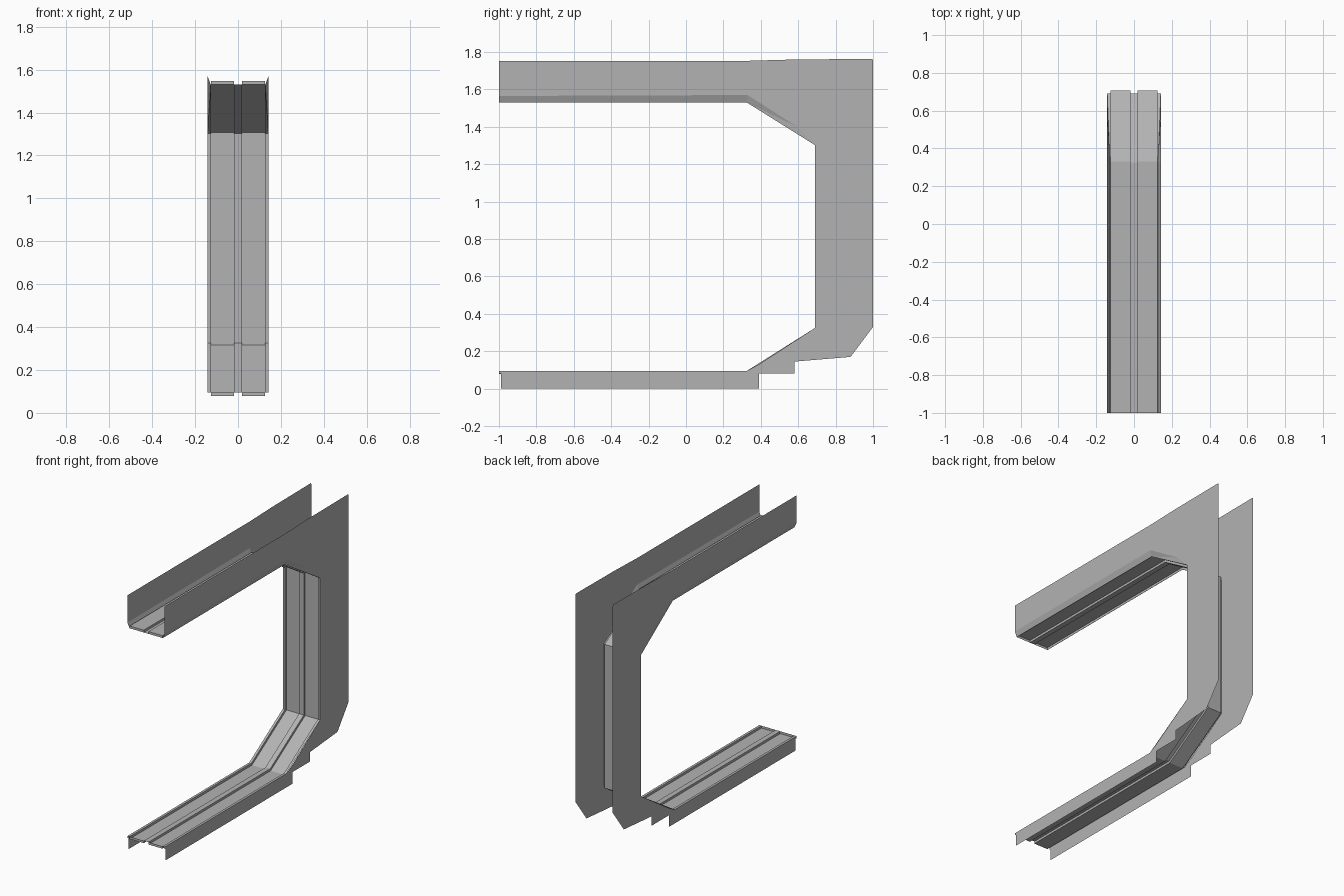
import bpy
from mathutils import Vector

if "Cube" in bpy.data.objects:
    bpy.data.objects.remove(bpy.data.objects["Cube"])

W = 0.142       # half width of the frame
RECESS = 0.016  # how far the lining panels sit back

grey = bpy.data.materials.new("grey_metal")
grey.diffuse_color = (.45, .45, .45, 1)
grey.use_nodes = True
grey.node_tree.nodes["Principled BSDF"].inputs["Base Color"].default_value = grey.diffuse_color


def make(name, verts, faces):
    mesh = bpy.data.meshes.new(name)
    mesh.from_pydata(verts, [], faces)
    mesh.update()
    mesh.materials.append(grey)
    obj = bpy.data.objects.new(name, mesh)
    bpy.context.collection.objects.link(obj)
    return obj


def offset(path, d):
    """Shift an open (y, z) path to its right-hand side with mitred corners."""
    pts = [Vector(p) for p in path]
    normals = []
    for a, b in zip(pts, pts[1:]):
        t = (b - a).normalized()
        normals.append(Vector((t.y, -t.x)))
    out = []
    for i, p in enumerate(pts):
        n0, n1 = normals[max(i - 1, 0)], normals[min(i, len(normals) - 1)]
        out.append(p + (n0 + n1) * d / (1 + n0.dot(n1)))
    return out


# inner opening, from lower front around to upper front
path = [(-1, .095), (.325, .095), (.69, .325), (.69, 1.302), (.325, 1.53), (-1, 1.53)]
edge_x = [W, W, W, W, .127, .127]
deep = offset(path, RECESS)
deep[3].y = 1.307

# lining: edge strips, two recessed panels and a centre rib, swept along the opening
verts, faces = [], []
for p, q, e in zip(path, deep, edge_x):
    half = [(e, p), (.125, p), (.125, q), (.018, q), (.018, p)]
    ring = [(-x, c) for x, c in half] + [(x, c) for x, c in reversed(half)]
    verts += [(x, c[0], c[1]) for x, c in ring]
for i in range(len(path) - 1):
    for j in range(9):
        a = i * 10 + j
        faces.append((a, a + 1, a + 11, a + 10))
# small lips closing the panel recesses at both open ends
for k in (0, (len(path) - 1) * 10):
    faces += [(k + 1, k + 2, k + 3, k + 4), (k + 5, k + 6, k + 7, k + 8)]
make("inner_lining", verts, faces)

# thin side plates with stepped foot
inner = [(-1, .095), (.325, .095), (.39, .13), (.69, .325), (.69, 1.302), (.595, 1.4),
         (.33, 1.57), (-1, 1.565)]
outer = [(-1, 1.753), (.33, 1.753), (.58, 1.76), (.995, 1.763), (1, 1.755), (1, .33),
         (.88, .17), (.58, .145), (.58, .08), (.39, .08), (.39, 0), (-.99, 0),
         (-.99, .08), (-1, .08)]
outline = inner + outer

# sloped edge joining each plate to the upper lining
bevel = [(W, .69, 1.302), (W, .595, 1.4), (W, .33, 1.57), (W, -1, 1.565),
         (.127, -1, 1.53), (.127, .325, 1.53)]
bevel_faces = [(0, 1, 5), (1, 2, 5), (2, 3, 4, 5)]

for side, s in (("left", -1), ("right", 1)):
    make(side + "_plate", [(s * W, y, z) for y, z in outline],
         [tuple(range(len(outline)))[::s]])
    make(side + "_upper_bevel", [(s * x, y, z) for x, y, z in bevel],
         [f[::s] for f in bevel_faces])
